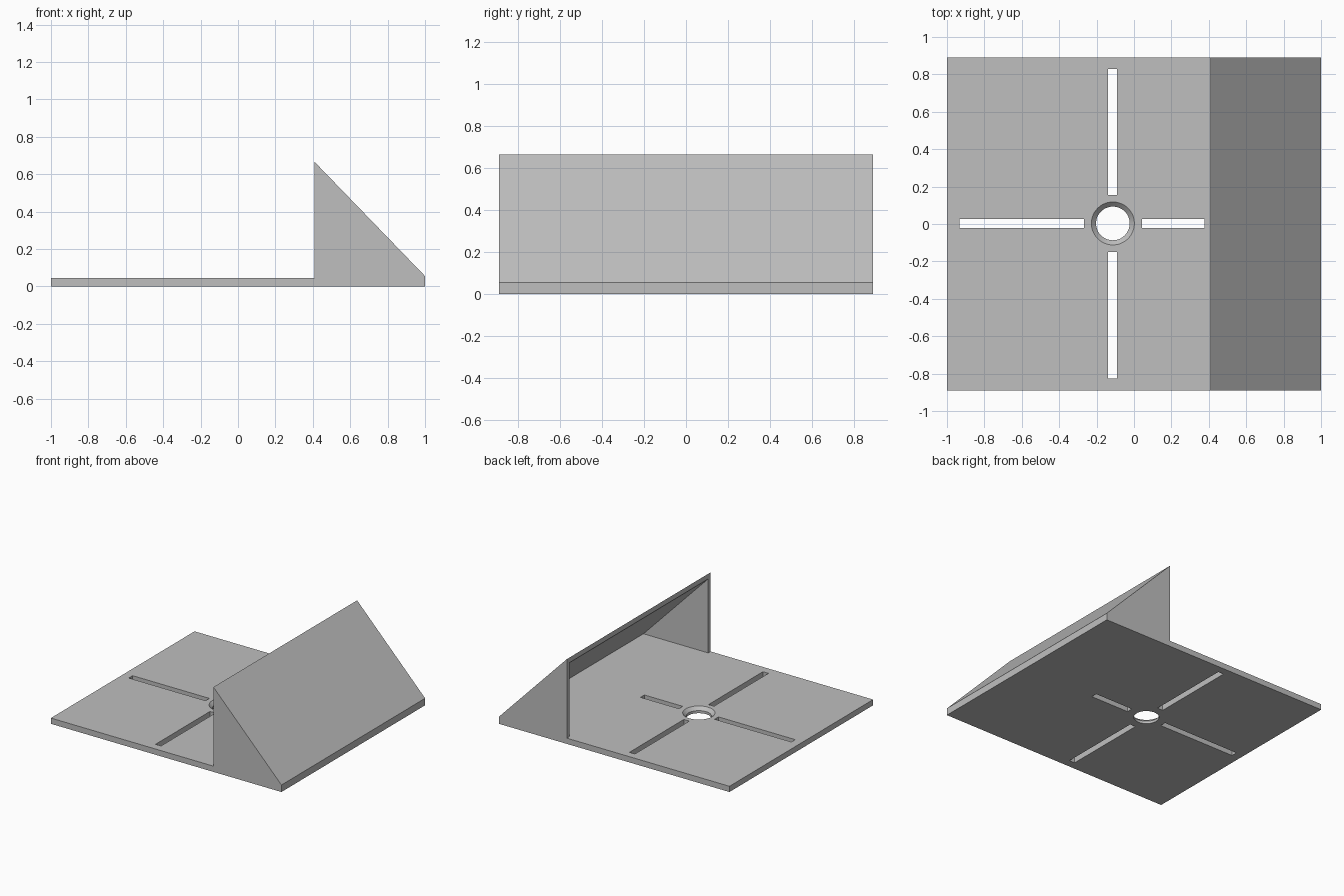
import bpy
import bmesh
import math

cube = bpy.data.objects.get("Cube")
if cube:
    bpy.data.objects.remove(cube, do_unlink=True)

HALF_DEPTH = 0.89     # half of the size along y
PLATE = 0.045         # base plate thickness
WALL = 0.03           # side wall thickness
HOLE = (-0.113, 0.003)

grey = bpy.data.materials.new("plain grey")
grey.use_nodes = True
colour = (0.52, 0.52, 0.52, 1)
grey.diffuse_color = colour
grey.node_tree.nodes["Principled BSDF"].inputs["Base Color"].default_value = colour


def make_object(name, bm):
    bmesh.ops.recalc_face_normals(bm, faces=bm.faces)
    mesh = bpy.data.meshes.new(name)
    bm.to_mesh(mesh)
    bm.free()
    mesh.materials.append(grey)
    obj = bpy.data.objects.new(name, mesh)
    bpy.context.collection.objects.link(obj)
    return obj


def extrude_profile(name, profile, y0, y1):
    """Extrude an xz outline along y."""
    bm = bmesh.new()
    face = bm.faces.new([bm.verts.new((x, y0, z)) for x, z in profile])
    moved = bmesh.ops.extrude_face_region(bm, geom=[face])["geom"]
    verts = [v for v in moved if isinstance(v, bmesh.types.BMVert)]
    bmesh.ops.translate(bm, verts=verts, vec=(0, y1 - y0, 0))
    return make_object(name, bm)


def slot(x0, x1, y0, y1):
    return extrude_profile("slot_cutter", [(x0, -0.1), (x1, -0.1), (x1, 0.1), (x0, 0.1)], y0, y1)


def lathe(name, profile, centre, steps=48):
    """Spin a radius/height outline into a closed solid."""
    bm = bmesh.new()
    rings = []
    for r, z in profile:
        angles = [math.tau * i / steps for i in range(steps)]
        rings.append([bm.verts.new((centre[0] + r * math.cos(a),
                                    centre[1] + r * math.sin(a), z)) for a in angles])
    for low, high in zip(rings, rings[1:]):
        for i in range(steps):
            j = (i + 1) % steps
            bm.faces.new((low[i], low[j], high[j], high[i]))
    bm.faces.new(rings[0])
    bm.faces.new(rings[-1])
    return make_object(name, bm)


def cut(target, cutter):
    cutter.hide_render = True
    mod = target.modifiers.new("cut", "BOOLEAN")
    mod.operation = "DIFFERENCE"
    mod.solver = "EXACT"
    mod.object = cutter
    bpy.context.view_layer.objects.active = target
    bpy.ops.object.modifier_apply(modifier=mod.name)
    bpy.data.objects.remove(cutter, do_unlink=True)


# Base plate and wedge hood as one solid
body = extrude_profile(
    "plate_with_wedge_hood",
    [(-1, 0), (1, 0), (1, 0.055), (0.41, 0.665), (0.41, PLATE), (-1, PLATE)],
    -HALF_DEPTH, HALF_DEPTH)

# Hollow under the sloped roof, open towards the plate
cut(body, extrude_profile(
    "hood_cutter", [(0.35, PLATE), (0.971, PLATE), (0.35, 0.687)],
    -HALF_DEPTH + WALL, HALF_DEPTH - WALL))

# Four slots in a cross
for bounds in ((-0.138, -0.09, 0.155, 0.83), (-0.138, -0.09, -0.825, -0.15),
               (-0.933, -0.267, -0.021, 0.027), (0.043, 0.376, -0.021, 0.027)):
    cut(body, slot(*bounds))

# Countersunk round hole
cut(body, lathe("hole_cutter",
                [(0.09, -0.1), (0.09, 0.02), (0.115, PLATE), (0.115, 0.1)], HOLE))

# Smooth the hole, keep other edges sharp
bpy.ops.object.select_all(action="DESELECT")
body.select_set(True)
bpy.context.view_layer.objects.active = body
bpy.ops.object.shade_smooth_by_angle(angle=math.radians(30))
